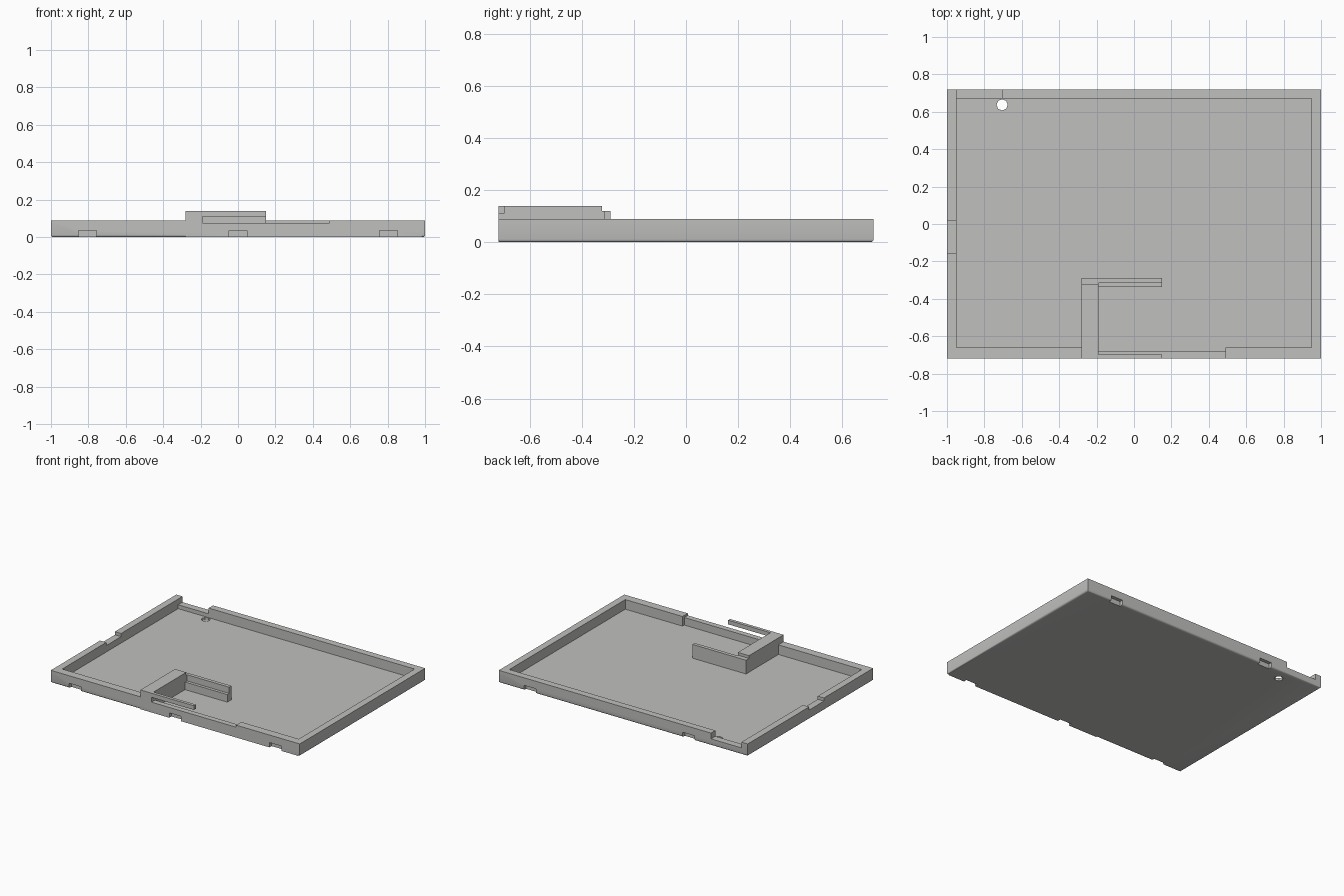
import bpy, bmesh, math

if "Cube" in bpy.data.objects:
    bpy.data.objects.remove(bpy.data.objects["Cube"])

grey = bpy.data.materials.new("light_grey")
grey.diffuse_color = (0.53, 0.53, 0.52, 1)
grey.use_nodes = True
grey.node_tree.nodes["Principled BSDF"].inputs["Base Color"].default_value = grey.diffuse_color


def finish(bm, name):
    bmesh.ops.recalc_face_normals(bm, faces=bm.faces)
    me = bpy.data.meshes.new(name)
    bm.to_mesh(me)
    bm.free()
    me.materials.append(grey)
    ob = bpy.data.objects.new(name, me)
    bpy.context.collection.objects.link(ob)
    return ob


def box(name, x, y, z, bottom_round=0):
    """Box from (min, max) pairs, optionally with rounded bottom edges."""
    bm = bmesh.new()
    bmesh.ops.create_cube(bm, size=1)
    for v in bm.verts:
        v.co = [r[0] if c < 0 else r[1] for c, r in zip(v.co, (x, y, z))]
    if bottom_round:
        edges = [e for e in bm.edges if all(v.co.z < z[0] + 1e-5 for v in e.verts)]
        bmesh.ops.bevel(bm, geom=edges, offset=bottom_round, segments=3,
                        profile=0.5, affect='EDGES')
    return finish(bm, name)


def extrude_x(name, profile, x0, x1):
    """Solid made by sweeping a (y, z) profile from x0 to x1."""
    bm = bmesh.new()
    face = bm.faces.new([bm.verts.new((x0, y, z)) for y, z in profile])
    new = bmesh.ops.extrude_face_region(bm, geom=[face])["geom"]
    bmesh.ops.translate(bm, vec=(x1 - x0, 0, 0),
                        verts=[g for g in new if isinstance(g, bmesh.types.BMVert)])
    return finish(bm, name)


def combine(target, other, operation):
    mod = target.modifiers.new("combine", 'BOOLEAN')
    mod.operation = operation
    mod.solver = 'EXACT'
    mod.object = other
    bpy.context.view_layer.objects.active = target
    bpy.ops.object.modifier_apply(modifier=mod.name)
    bpy.data.objects.remove(other)


W, D, H, FLOOR = 1.0, 0.72, 0.09, 0.02

# Tray body: rounded underside, square front edge right of the bracket
tray = box("tray", (-W, W), (-D, D), (0, H), 0.012)
combine(tray, box("skirt", (-0.28, 0.985), (-D, -D + 0.03), (0, 0.03)), 'UNION')

cuts = [
    ((-0.95, 0.95), (-0.66, 0.67), (FLOOR, 0.3)),      # main cavity
    ((-0.19, 0.49), (-0.68, -0.6), (FLOOR, 0.3)),      # thinner front wall
    ((-0.19, 0.49), (-0.8, -0.6), (0.075, 0.3)),       # lowered front wall
    ((-0.95, -0.705), (0.6, 0.8), (0.048, 0.3)),       # rear notch
    ((-1.1, -0.9), (-0.155, 0.015), (0.067, 0.3)),     # left notch
]
# Clip slots along the lower front and rear edges
for cx in (-0.805, 0.0, 0.805):
    cuts.append(((cx - 0.048, cx + 0.048), (-0.8, -D + 0.025), (-0.1, 0.035)))
for cx in (-0.525, 0.75):
    cuts.append(((cx - 0.048, cx + 0.048), (D - 0.025, 0.8), (-0.1, 0.035)))
for c in cuts:
    combine(tray, box("cutter", *c), 'DIFFERENCE')

# Round hole through the floor
bm = bmesh.new()
bmesh.ops.create_cone(bm, cap_ends=True, segments=8, radius1=0.03, radius2=0.03, depth=0.2)
bmesh.ops.translate(bm, verts=bm.verts, vec=(-0.705, 0.637, 0))
combine(tray, finish(bm, "hole_cutter"), 'DIFFERENCE')

# Bracket: raised block, stepped rear arm and thin front bar
extrude_x("bracket_block",
          [(-D, H), (-0.66, H), (-0.66, FLOOR), (-0.289, FLOOR), (-0.289, 0.12),
           (-0.323, 0.12), (-0.323, 0.14), (-D, 0.14)], -0.28, -0.19)
extrude_x("bracket_arm",
          [(-0.337, FLOOR), (-0.289, FLOOR), (-0.289, 0.12), (-0.315, 0.12),
           (-0.315, 0.075), (-0.337, 0.075)], -0.19, 0.15)
box("bracket_bar", (-0.19, 0.15), (-D, -0.697), (0.11, 0.14))

# Smooth the rounded underside, keep other edges sharp
bpy.ops.object.select_all(action='DESELECT')
tray.select_set(True)
bpy.context.view_layer.objects.active = tray
bpy.ops.object.shade_smooth_by_angle(angle=math.radians(35))
